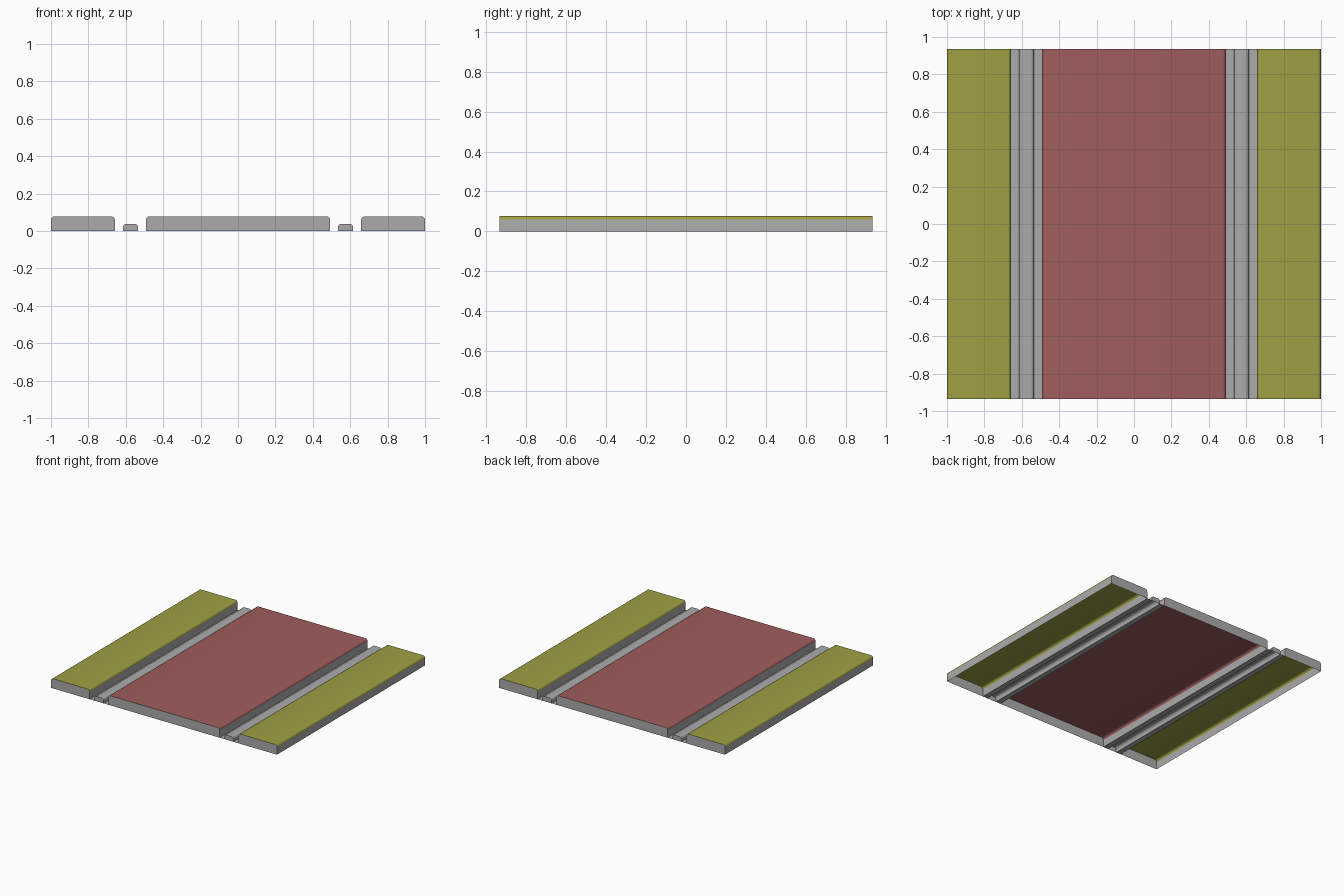
import bpy, bmesh
from math import sin, cos, pi, radians

if "Cube" in bpy.data.objects:
    bpy.data.objects.remove(bpy.data.objects["Cube"])

HALF_Y = 0.935  # half length along the road


def material(name, color):
    m = bpy.data.materials.new(name)
    m.diffuse_color = (*color, 1)
    m.use_nodes = True
    m.node_tree.nodes["Principled BSDF"].inputs["Base Color"].default_value = m.diffuse_color
    return m


def finish(name, bm, mats, mirror=False):
    me = bpy.data.meshes.new(name)
    bm.to_mesh(me)
    bm.free()
    for m in mats:
        me.materials.append(m)
    ob = bpy.data.objects.new(name, me)
    bpy.context.collection.objects.link(ob)
    if mirror:
        ob.modifiers.new("Mirror", 'MIRROR').use_mirror_merge = False
    return ob


def slab(name, x0, x1, h, r, top=None, mirror=False, seg=4):
    """Open-bottomed slab with rounded long edges, running along y."""
    arc = [(r - r * cos(a), h - r + r * sin(a))
           for a in (i * pi / 2 / seg for i in range(seg + 1))]
    prof = [(x0, 0)] + [(x0 + d, z) for d, z in arc]
    prof += [(x1 - d, z) for d, z in reversed(arc)] + [(x1, 0)]
    bm = bmesh.new()
    front, back = ([bm.verts.new((x, y, z)) for x, z in prof]
                   for y in (-HALF_Y, HALF_Y))
    n = len(prof)
    for i in range(n - 1):
        f = bm.faces.new((front[i], back[i], back[i + 1], front[i + 1]))
        # rounded edges and top carry the colour, walls stay grey
        f.material_index = 1 if top and 0 < i < n - 2 else 0
    # end caps
    bm.faces.new(front)
    bm.faces.new(back[::-1])
    ob = finish(name, bm, (grey, top) if top else (grey,), mirror)
    # smooth only the rounded edges
    ob.data.shade_smooth()
    ob.data.set_sharp_from_angle(angle=radians(30))
    return ob


def floor(name, x0, x1):
    bm = bmesh.new()
    bm.faces.new([bm.verts.new((x, y, 0)) for x, y in
                  ((x0, -HALF_Y), (x1, -HALF_Y), (x1, HALF_Y), (x0, HALF_Y))])
    return finish(name, bm, (grey,), mirror=True)


grey = material("grey_concrete", (0.41, 0.41, 0.41))
red = material("red_deck", (0.35, 0.11, 0.11))
yellow = material("yellow_deck", (0.35, 0.35, 0.058))

# Centre and outer decks
slab("centre_deck", -0.492, 0.492, 0.077, 0.018, red)
slab("outer_decks", 0.658, 1.0, 0.077, 0.018, yellow, mirror=True)
# Low rails in the channels
slab("rails", 0.535, 0.615, 0.038, 0.018, mirror=True)
# Channel floors either side of each rail
floor("inner_channel_floor", 0.492, 0.535)
floor("outer_channel_floor", 0.615, 0.658)
